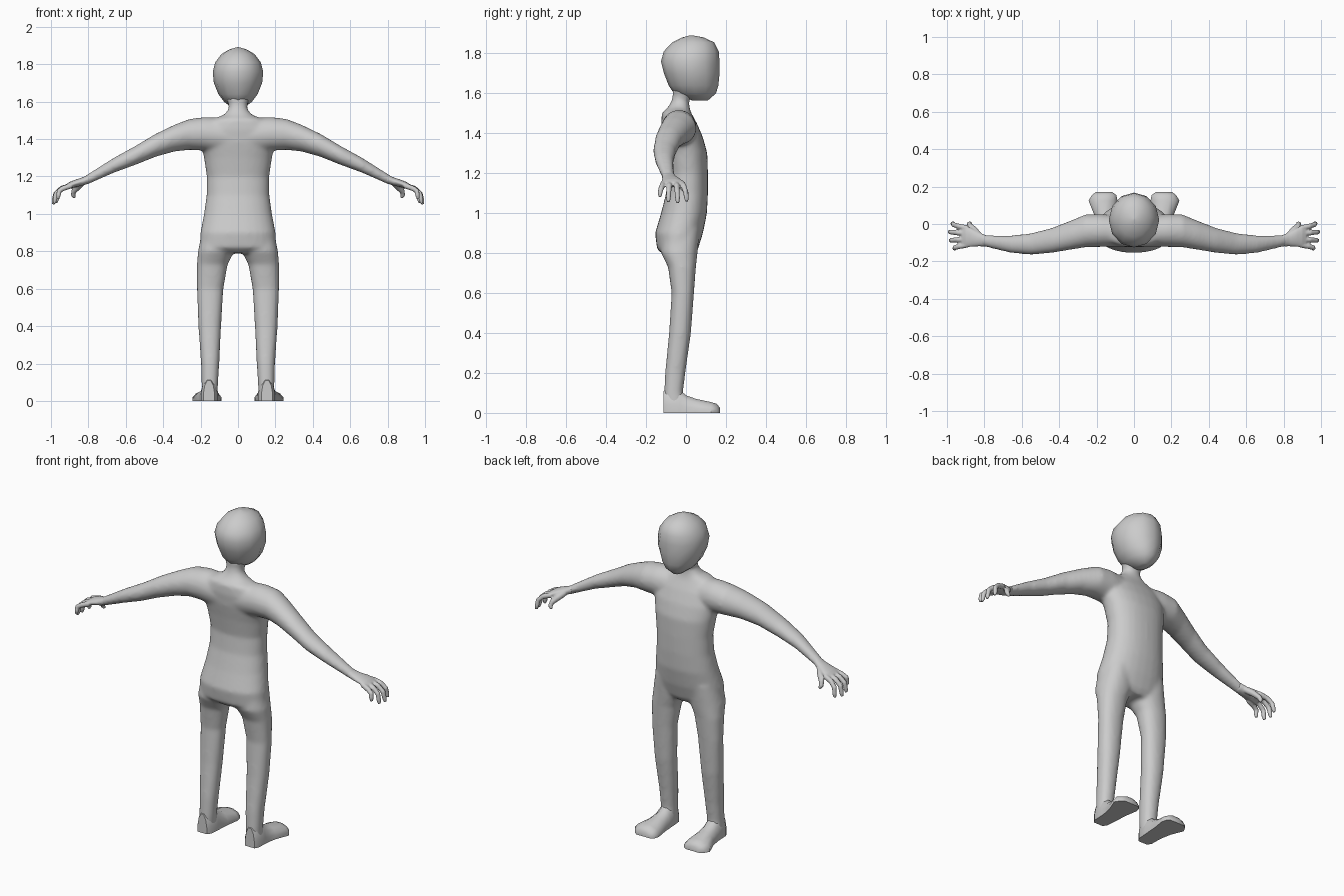
import bpy, bmesh, math
from mathutils import Vector

skin = bpy.data.materials.new("grey_skin")
skin.diffuse_color = (0.6, 0.6, 0.6, 1)


def loft(bm, rings):
    """Skin a tube over rings of points and cap both ends."""
    loops = [[bm.verts.new(p) for p in ring] for ring in rings]
    for a, b in zip(loops, loops[1:]):
        n = len(a)
        for i in range(n):
            j = (i + 1) % n
            bm.faces.new((a[i], a[j], b[j], b[i]))
    bm.faces.new(loops[0])
    bm.faces.new(loops[-1])


def circle(n):
    return [(math.cos(2 * math.pi * i / n), math.sin(2 * math.pi * i / n)) for i in range(n)]


def flat_ring(z, x0, x1, y0, y1, n=24, e=0.9):
    """Horizontal rounded section with the given limits."""
    pw = lambda v: math.copysign(abs(v) ** e, v)
    return [((x0 + x1) / 2 + (x1 - x0) / 2 * pw(c), (y0 + y1) / 2 + (y1 - y0) / 2 * pw(s), z)
            for c, s in circle(n)]


def side_ring(x, y, z, ry, rz, n=20):
    """Vertical section across the x axis."""
    return [(x, y + ry * c, z + rz * s) for c, s in circle(n)]


def tube(bm, pts, n=10):
    """Round tube through (x, y, z, radius) points."""
    rings = []
    for i, p in enumerate(pts):
        a, b = Vector(pts[max(i - 1, 0)][:3]), Vector(pts[min(i + 1, len(pts) - 1)][:3])
        t = (b - a).normalized()
        u = t.cross(Vector((0, 1, 0))).normalized()
        v = t.cross(u)
        rings.append([Vector(p[:3]) + p[3] * (c * u + s * v) for c, s in circle(n)])
    loft(bm, rings)


def mirror_x(bm):
    geo = bmesh.ops.duplicate(bm, geom=bm.verts[:] + bm.edges[:] + bm.faces[:])["geom"]
    for v in geo:
        if isinstance(v, bmesh.types.BMVert):
            v.co.x *= -1


def finish(bm, name, voxel=0, smooth=0, angle=180):
    bmesh.ops.recalc_face_normals(bm, faces=bm.faces)
    me = bpy.data.meshes.new(name)
    bm.to_mesh(me)
    bm.free()
    ob = bpy.data.objects.new(name, me)
    bpy.context.collection.objects.link(ob)
    me.materials.append(skin)
    bpy.ops.object.select_all(action='DESELECT')
    ob.select_set(True)
    bpy.context.view_layer.objects.active = ob
    if voxel:
        r = ob.modifiers.new("fuse", 'REMESH')
        r.mode, r.voxel_size, r.use_smooth_shade = 'VOXEL', voxel, True
        s = ob.modifiers.new("soften", 'SMOOTH')
        s.factor, s.iterations = 0.5, smooth
    if angle == 180:
        bpy.ops.object.shade_smooth()
    else:
        bpy.ops.object.shade_smooth_by_angle(angle=math.radians(angle))
    return ob


# Body: one leg and arm, mirrored, then torso and neck, fused together
bm = bmesh.new()
leg = [(0.92, 0.02, 0.19, -0.12, 0.07), (0.80, 0.02, 0.214, -0.125, 0.058),
       (0.73, 0.055, 0.22, -0.09, 0.05), (0.60, 0.078, 0.22, -0.072, 0.04),
       (0.40, 0.09, 0.212, -0.085, 0.025), (0.20, 0.10, 0.198, -0.105, -0.003),
       (0.10, 0.106, 0.195, -0.11, -0.015), (0.03, 0.11, 0.195, -0.11, 0.0)]
loft(bm, [flat_ring(*r) for r in leg])
arm = [(0.0, -0.04, 1.41, 0.08, 0.10), (0.18, -0.035, 1.428, 0.088, 0.09),
       (0.26, -0.037, 1.425, 0.088, 0.083), (0.34, -0.06, 1.405, 0.078, 0.072),
       (0.44, -0.088, 1.367, 0.067, 0.062), (0.55, -0.107, 1.312, 0.058, 0.051),
       (0.66, -0.108, 1.262, 0.047, 0.041), (0.80, -0.09, 1.187, 0.031, 0.028),
       (0.84, -0.082, 1.168, 0.03, 0.02)]
loft(bm, [side_ring(*r) for r in arm])
mirror_x(bm)
torso = [(0.79, 0.15, -0.11, 0.04), (0.82, 0.205, -0.145, 0.06), (0.90, 0.201, -0.155, 0.085),
         (1.0, 0.182, -0.125, 0.105), (1.1, 0.168, -0.10, 0.11), (1.2, 0.167, -0.09, 0.11),
         (1.3, 0.182, -0.105, 0.107), (1.38, 0.20, -0.12, 0.085), (1.45, 0.20, -0.125, 0.055),
         (1.505, 0.14, -0.12, 0.025), (1.53, 0.075, -0.09, 0.018), (1.56, 0.05, -0.073, 0.015),
         (1.59, 0.051, -0.066, 0.03), (1.63, 0.07, -0.07, 0.07)]
loft(bm, [flat_ring(z, -w, w, a, b, 28) for z, w, a, b in torso])
finish(bm, "body", 0.01, 10)

# Hands: palm, four curled fingers and a thumb
bm = bmesh.new()
palm = [(0.79, -0.09, 1.19, 0.03, 0.026), (0.83, -0.082, 1.174, 0.038, 0.022),
        (0.87, -0.072, 1.163, 0.05, 0.02), (0.90, -0.068, 1.153, 0.058, 0.018),
        (0.922, -0.068, 1.143, 0.054, 0.014)]
loft(bm, [side_ring(*r) for r in palm])
for y, tip, reach, drop in ((-0.112, -0.13, 0.975, 0.03), (-0.082, -0.088, 0.995, 0.005),
                            (-0.05, -0.042, 1.0, 0.0), (-0.022, 0.003, 0.985, 0.008)):
    k = reach - 0.905
    tube(bm, [(0.89, y, 1.152, 0.015), (0.905 + k * 0.4, y * 0.6 + tip * 0.4, 1.137, 0.0145),
              (0.905 + k * 0.75, y * 0.25 + tip * 0.75, 1.107 + drop * 0.5, 0.0135),
              (reach - 0.016, tip, 1.07 + drop, 0.0125), (reach - 0.012, tip, 1.05 + drop, 0.008)])
tube(bm, [(0.83, -0.06, 1.17, 0.018), (0.855, -0.03, 1.145, 0.018), (0.878, -0.008, 1.12, 0.015),
          (0.882, 0.002, 1.10, 0.013), (0.872, 0.006, 1.086, 0.008)])
mirror_x(bm)
finish(bm, "hands", 0.005, 4)

# Head: coarse rounded form with the face towards +y
bm = bmesh.new()
head = [(1.565, 0.03, 0.03, 0.11), (1.60, 0.075, -0.06, 0.15), (1.64, 0.105, -0.087, 0.162),
        (1.70, 0.129, -0.11, 0.168), (1.76, 0.135, -0.125, 0.168), (1.81, 0.122, -0.112, 0.164),
        (1.855, 0.088, -0.07, 0.142), (1.88, 0.045, -0.02, 0.09), (1.891, 0.006, 0.02, 0.032)]
loft(bm, [flat_ring(z, -w, w, a, b, 12, 1.0) for z, w, a, b in head])
finish(bm, "head")

# Feet: flat soles, low wide toes
bm = bmesh.new()
foot = [(-0.112, 0.125, 0.185, 0.11), (-0.09, 0.11, 0.198, 0.12), (-0.03, 0.105, 0.20, 0.115),
        (0.0, 0.103, 0.203, 0.088), (0.05, 0.10, 0.213, 0.07), (0.125, 0.088, 0.243, 0.054),
        (0.155, 0.095, 0.225, 0.045), (0.17, 0.115, 0.205, 0.025)]
shape = [(0, 0), (1, 0), (1, 0.35), (0.88, 0.75), (0.65, 1), (0.35, 1), (0.12, 0.75), (0, 0.35)]
loft(bm, [[(x0 + (x1 - x0) * u, y, h * v) for u, v in shape] for y, x0, x1, h in foot])
mirror_x(bm)
finish(bm, "feet", angle=50)
